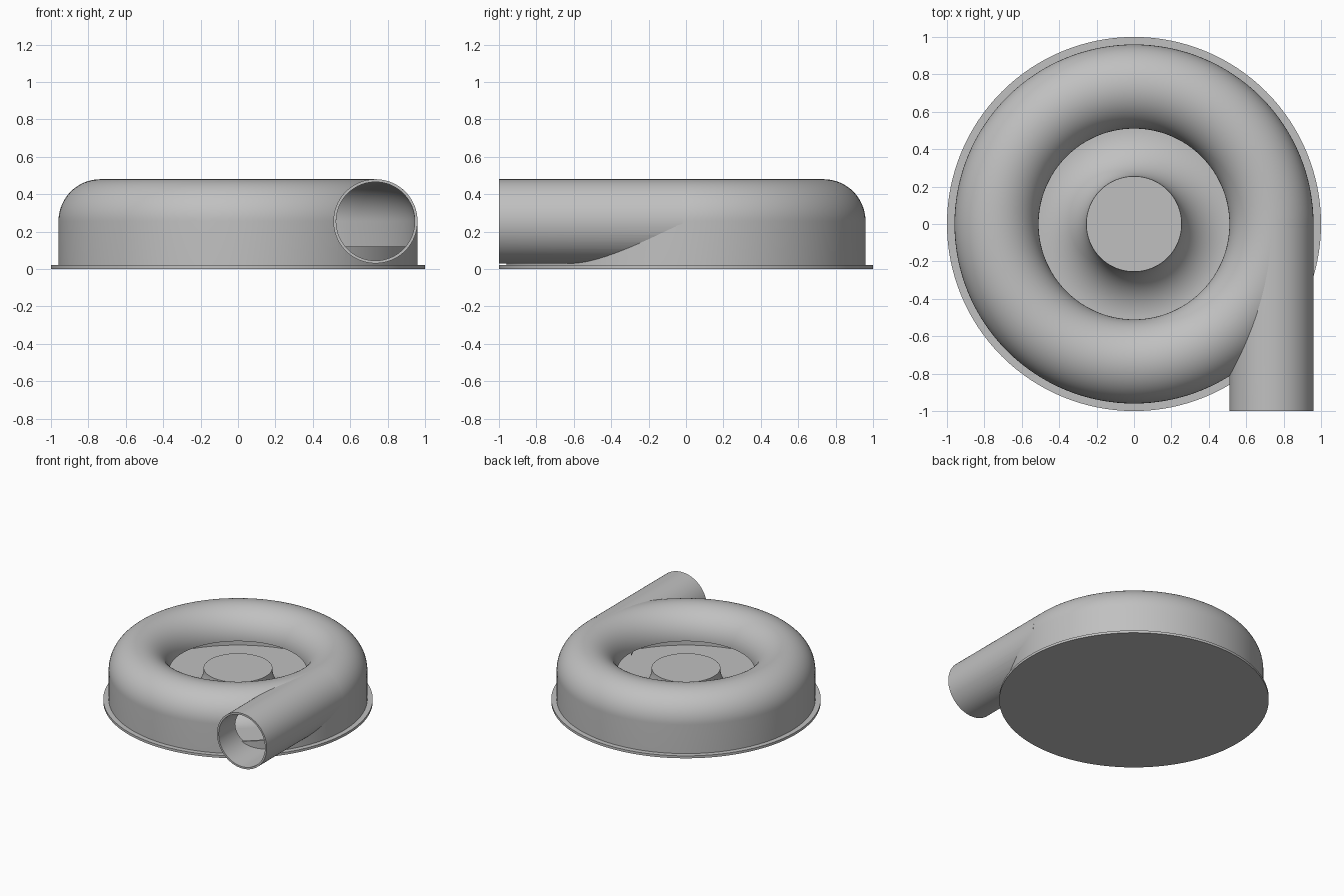
import bpy
import bmesh
from math import sin, cos, pi, radians
from mathutils import Matrix, Vector

cube = bpy.data.objects.get("Cube")
if cube:
    bpy.data.objects.remove(cube, do_unlink=True)

grey = bpy.data.materials.new("light grey")
grey.use_nodes = True
colour = (0.53, 0.53, 0.53, 1)
grey.diffuse_color = colour
grey.node_tree.nodes["Principled BSDF"].inputs["Base Color"].default_value = colour

PLATE = 0.02      # base plate thickness
MID = 0.735       # radius of the tube centre line, and x of the outlet
TUBE = 0.225      # tube radius
WALL = 0.015
AXIS_Z = 0.255    # height of the tube centre
HUB = 0.255       # hub radius, also the radius of its flare


def make_object(name, bm):
    bmesh.ops.remove_doubles(bm, verts=bm.verts, dist=1e-5)
    bmesh.ops.recalc_face_normals(bm, faces=bm.faces)
    mesh = bpy.data.meshes.new(name)
    bm.to_mesh(mesh)
    bm.free()
    mesh.materials.append(grey)
    obj = bpy.data.objects.new(name, mesh)
    bpy.context.collection.objects.link(obj)
    return obj


def lathe(name, profile, closed=False, steps=128):
    """Spin an (r, z) profile around the z axis."""
    bm = bmesh.new()
    verts = [bm.verts.new((r, 0, z)) for r, z in profile]
    pairs = list(zip(verts, verts[1:]))
    if closed:
        pairs.append((verts[-1], verts[0]))
    edges = [bm.edges.new(p) for p in pairs]
    bmesh.ops.spin(bm, geom=verts + edges, axis=(0, 0, 1), cent=(0, 0, 0),
                   angle=2 * pi, steps=steps)
    return make_object(name, bm)


def arc(r, z, radius, start, end, n=24):
    angles = [radians(start + (end - start) * i / n) for i in range(n + 1)]
    return [(r + radius * cos(a), z + radius * sin(a)) for a in angles]


def rod(name, radius, y0, y1, floor=0):
    """Round bar along y, flattened below the given height."""
    bm = bmesh.new()
    place = Matrix.Translation((MID, (y0 + y1) / 2, AXIS_Z)) @ Matrix.Rotation(pi / 2, 4, 'X')
    bmesh.ops.create_cone(bm, cap_ends=True, segments=96, radius1=radius,
                          radius2=radius, depth=y1 - y0, matrix=place)
    if floor:
        cut = bmesh.ops.bisect_plane(bm, geom=bm.verts[:] + bm.edges[:] + bm.faces[:],
                                     plane_co=Vector((0, 0, floor)),
                                     plane_no=Vector((0, 0, 1)), clear_inner=True)
        rim = [e for e in cut["geom_cut"] if isinstance(e, bmesh.types.BMEdge)]
        bmesh.ops.holes_fill(bm, edges=rim)
    return make_object(name, bm)


def subtract(obj, cutter):
    mod = obj.modifiers.new("cut", 'BOOLEAN')
    mod.operation = 'DIFFERENCE'
    mod.solver = 'EXACT'
    mod.object = cutter
    bpy.context.view_layer.objects.active = obj
    bpy.ops.object.modifier_apply(modifier=mod.name)


# Base plate and flared hub
base = lathe("base_plate", [(0, PLATE), (1, PLATE), (1, 0), (0, 0)])
hub = lathe("flared_hub", [(0, PLATE + HUB)]
            + arc(2 * HUB, PLATE + HUB, HUB, 180, 270)
            + [(2 * HUB, PLATE / 2), (0, PLATE / 2)])

# Ring housing: domed shell with a straight outer wall, open to the hub
outer = arc(MID, AXIS_Z, TUBE, 0, 180, 40)
inner = arc(MID, AXIS_Z, TUBE - WALL, 180, 0, 40)
foot = PLATE - 0.005
housing = lathe("ring_housing", [(MID + TUBE, foot)] + outer + inner
                + [(MID + TUBE - WALL, foot)], closed=True)

# Outlet pipe, hollowed and trimmed where it enters the housing
pipe = rod("outlet_pipe", TUBE, -1, -0.02)
bore = rod("bore_cutter", TUBE - WALL, -1.1, 0.1)
core = lathe("core_cutter", [(MID + TUBE - 0.002, -0.1)]
             + arc(MID, AXIS_Z, TUBE - 0.002, 0, 180, 40)
             + [(MID - TUBE + 0.002, -0.1)], closed=True)
mouth = rod("mouth_cutter", TUBE - WALL, -1.1, -0.05, floor=0.12)
subtract(pipe, bore)
subtract(pipe, core)
subtract(housing, mouth)
for cutter in (bore, core, mouth):
    bpy.data.objects.remove(cutter, do_unlink=True)

# Smooth shading with sharp rims
for obj in (base, hub, housing, pipe):
    bpy.ops.object.select_all(action='DESELECT')
    obj.select_set(True)
    bpy.context.view_layer.objects.active = obj
    bpy.ops.object.shade_smooth_by_angle(angle=radians(30))
